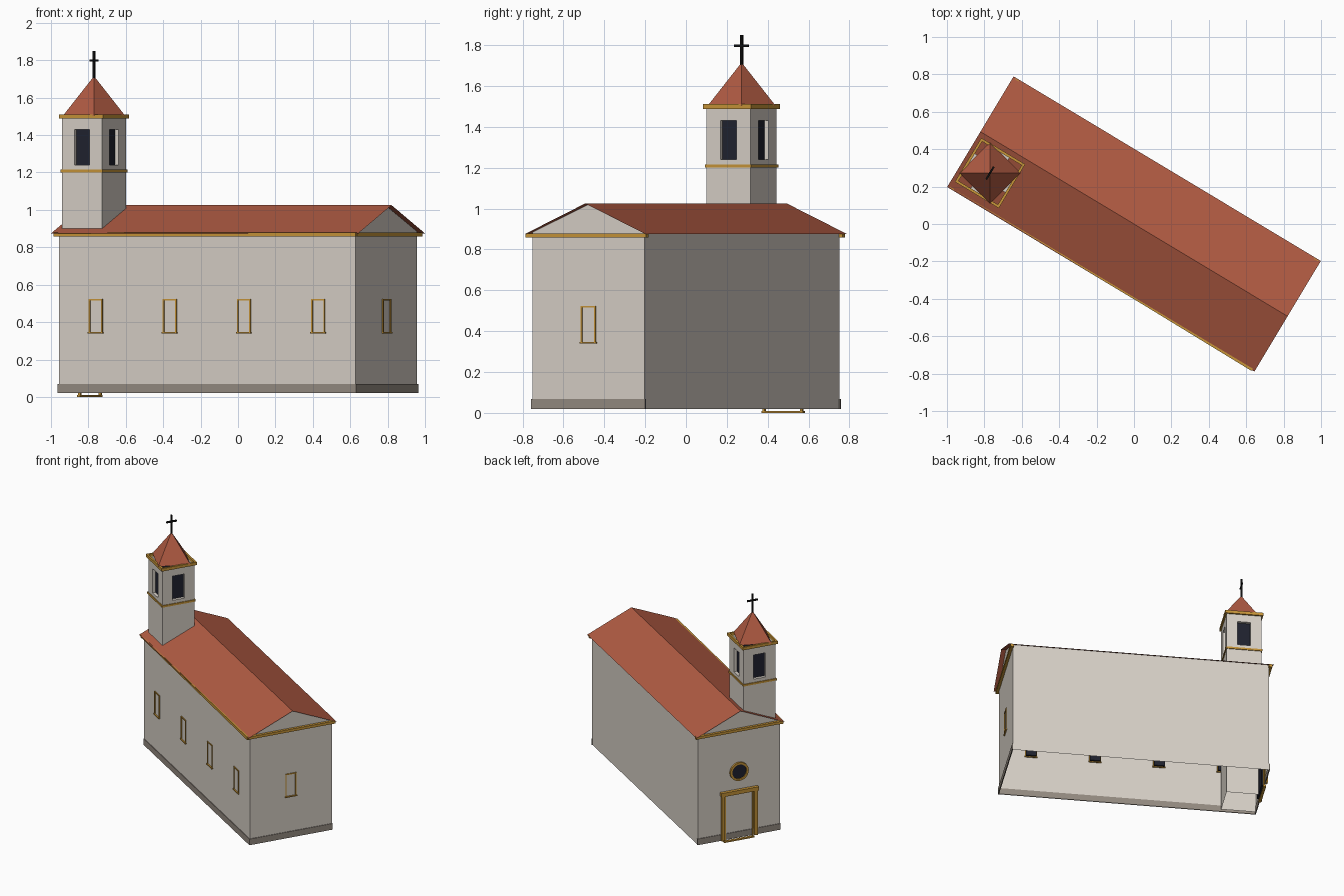
import bpy, bmesh
from math import radians, pi
from mathutils import Matrix, Vector

if "Cube" in bpy.data.objects:
    bpy.data.objects.remove(bpy.data.objects["Cube"])


def material(name, rgb):
    m = bpy.data.materials.new(name)
    m.use_nodes = True
    m.diffuse_color = (*rgb, 1)
    m.node_tree.nodes["Principled BSDF"].inputs["Base Color"].default_value = (*rgb, 1)
    return m


CREAM = material("cream plaster", (0.68, 0.63, 0.57))
TILE = material("red roof tile", (0.44, 0.105, 0.056))
GOLD = material("ochre trim", (0.57, 0.30, 0.04))
STONE = material("grey brown plinth", (0.30, 0.26, 0.22))
GLASS = material("dark glass", (0.014, 0.016, 0.028))
IRON = material("black iron", (0.005, 0.005, 0.005))

TURN = Matrix.Rotation(radians(-31), 4, 'Z')   # whole building is turned on its plot
L, W = 0.925, 0.32                             # half length and half width of walls
BASE, EAVE, RIDGE = 0.02, 0.875, 1.025
ROOF_L, ROOF_W = 0.958, 0.345
TU, TV, TH = -0.80, -0.163, 0.125              # tower centre and half side
FRONT, RIGHT_END, DOOR_END = 0, 1, -1          # quarter turns of each wall


def finish(name, bm, *mats):
    bm.transform(TURN)
    mesh = bpy.data.meshes.new(name)
    bm.to_mesh(mesh)
    bm.free()
    for m in mats:
        mesh.materials.append(m)
    ob = bpy.data.objects.new(name, mesh)
    bpy.context.collection.objects.link(ob)
    return ob


def add_box(bm, x, y, z, matrix=Matrix()):
    lo, hi = Vector((x[0], y[0], z[0])), Vector((x[1], y[1], z[1]))
    m = matrix @ Matrix.Translation((lo + hi) / 2) @ Matrix.Diagonal((*(hi - lo), 1))
    bmesh.ops.create_cube(bm, size=1, matrix=m)


def side(k):
    return Matrix.Rotation(k * pi / 2, 4, 'Z')


def wall_box(bm, k, s, d, z):
    """Box on wall k: s along the wall, d outward from the wall face."""
    off = W if k == 0 else L
    add_box(bm, s, (-off - d[1], -off - d[0]), z, side(k))


def frame(bm, k, c, w, z, bar, depth):
    """Four thin bars round an opening, with a wider sill."""
    h = w / 2
    for a in (c - h, c + h - bar):
        wall_box(bm, k, (a, a + bar), (-0.01, depth), z)
    wall_box(bm, k, (c - h, c + h), (-0.01, depth), (z[1] - bar, z[1]))
    wall_box(bm, k, (c - h - bar / 2, c + h + bar / 2), (-0.01, depth + 0.004), (z[0], z[0] + bar))


# Nave walls: open below, with a gable at each end
bm = bmesh.new()
top = EAVE + (RIDGE - EAVE) * (1 - W / ROOF_W) - 0.002
section = [(-W, BASE), (-W, top), (0, RIDGE - 0.004), (W, top), (W, BASE)]
ends = [[bm.verts.new((x, y, z)) for y, z in section] for x in (-L, L)]
bm.faces.new(ends[0])
bm.faces.new(ends[1][::-1])
for i in (0, 3):
    bm.faces.new((ends[0][i], ends[1][i], ends[1][i + 1], ends[0][i + 1]))
bmesh.ops.recalc_face_normals(bm, faces=bm.faces)
finish("nave_walls", bm, CREAM)

# Gabled roof: two thin slopes
bm = bmesh.new()
section = [(-ROOF_W, EAVE), (0, RIDGE), (ROOF_W, EAVE)]
rows = [[bm.verts.new((x, y, z)) for y, z in section] for x in (-ROOF_L, ROOF_L)]
for i in (0, 1):
    bm.faces.new((rows[0][i], rows[1][i], rows[1][i + 1], rows[0][i + 1]))
finish("nave_roof", bm, TILE)

# Plinth and eaves cornice on three sides
plinth, cornice = bmesh.new(), bmesh.new()
for k, half in ((FRONT, L), (RIGHT_END, W), (DOOR_END, W)):
    wall_box(plinth, k, (-half - 0.005, half + 0.005), (-0.002, 0.005), (BASE, 0.068))
    if k != FRONT:
        wall_box(cornice, k, (-half - 0.02, half + 0.02), (-0.005, 0.02), (0.858, 0.879))
add_box(cornice, (-L - 0.02, L + 0.02), (-W - 0.023, -W + 0.012), (0.858, 0.879),
        Matrix.Rotation(radians(-0.4), 4, 'Z'))
finish("plinth", plinth, STONE)
finish("eaves_cornice", cornice, GOLD)

# Nave windows: ochre frames outside, dark panes on the inner face
frames, panes = bmesh.new(), bmesh.new()
spots = [(FRONT, (i - 1.5) * L / 2) for i in range(4)] + [(RIGHT_END, 0)]
for k, c in spots:
    frame(frames, k, c, 0.085, (0.34, 0.524), 0.008, 0.006)
    wall_box(panes, k, (c - 0.038, c + 0.038), (-0.025, -0.004), (0.345, 0.518))
finish("window_frames", frames, GOLD)
finish("window_panes", panes, GLASS)

# Doorway: thin inner frame, heavy jambs and a projecting lintel
bm = bmesh.new()
frame(bm, DOOR_END, 0, 0.225, (0, 0.37), 0.01, 0.006)
for a in (-0.14, 0.115):
    wall_box(bm, DOOR_END, (a, a + 0.025), (-0.005, 0.018), (BASE, 0.38))
wall_box(bm, DOOR_END, (-0.145, 0.145), (-0.005, 0.025), (0.37, 0.4))
finish("door_surround", bm, GOLD)
bm = bmesh.new()
wall_box(bm, DOOR_END, (-0.1, 0.1), (-0.02, -0.004), (BASE, 0.365))
finish("door_inner_leaf", bm, GLASS)

# Round window over the door
spot = Matrix.Translation((-L, 0, 0.54)) @ Matrix.Rotation(pi / 2, 4, 'Y')
bm = bmesh.new()
bmesh.ops.create_cone(bm, cap_ends=True, segments=24, radius1=0.06, radius2=0.06,
                      depth=0.012, matrix=spot)
finish("round_window_glass", bm, GLASS)
bm = bmesh.new()
loops = []
for r, h in ((0.056, -0.014), (0.072, -0.014), (0.072, 0.005), (0.056, 0.005)):
    loops.append(bmesh.ops.create_circle(bm, segments=24, radius=r,
                 matrix=spot @ Matrix.Translation((0, 0, h)))["verts"])
for a, b in zip(loops, loops[1:] + loops[:1]):
    for i in range(24):
        j = (i + 1) % 24
        bm.faces.new((a[i], a[j], b[j], b[i]))
bmesh.ops.recalc_face_normals(bm, faces=bm.faces)
finish("round_window_ring", bm, GOLD)

# Bell tower shaft with a recessed opening on every side
bm = bmesh.new()
across, levels = (-TH, -0.047, 0.047, TH), (BASE, 1.24, 1.43, 1.5)
at = Matrix.Translation((TU, TV, 0))
for k in range(4):
    m = at @ side(k)
    grid = [[bm.verts.new(m @ Vector((s, -TH, z))) for s in across] for z in levels]
    for r in range(3):
        for c in range(3):
            f = bm.faces.new((grid[r][c], grid[r][c + 1], grid[r + 1][c + 1], grid[r + 1][c]))
            if r == c == 1:
                centre = f
    pane = bmesh.ops.extrude_discrete_faces(bm, faces=[centre])["faces"][0]
    inward = m.to_3x3() @ Vector((0, 0.023, 0))
    bmesh.ops.translate(bm, verts=pane.verts, vec=inward)
    pane.material_index = 1
bmesh.ops.remove_doubles(bm, verts=bm.verts, dist=0.0001)
finish("tower_shaft", bm, CREAM, GLASS)


# Tower string course and crown cornice, open in the middle
def ring(name, half, z):
    bm = bmesh.new()
    for k in range(4):
        add_box(bm, (-half, half), (-half, -TH + 0.002), z, at @ side(k))
    finish(name, bm, GOLD)


ring("tower_string_course", 0.131, (1.2, 1.215))
ring("tower_crown_cornice", 0.137, (1.488, 1.511))

# Pyramid spire, set at an angle to the tower
bm = bmesh.new()
bmesh.ops.create_cone(bm, cap_ends=False, segments=4, radius1=0.165, radius2=0, depth=0.21,
                      matrix=at @ Matrix.Translation((0, 0, 1.61)) @ TURN.inverted())
finish("tower_spire", bm, TILE)

# Cross on the spire
bm = bmesh.new()
add_box(bm, (-0.006, 0.006), (-0.006, 0.006), (1.7, 1.85), at)
add_box(bm, (-0.005, 0.005), (-0.04, 0.04), (1.792, 1.804), at)
finish("cross", bm, IRON)
